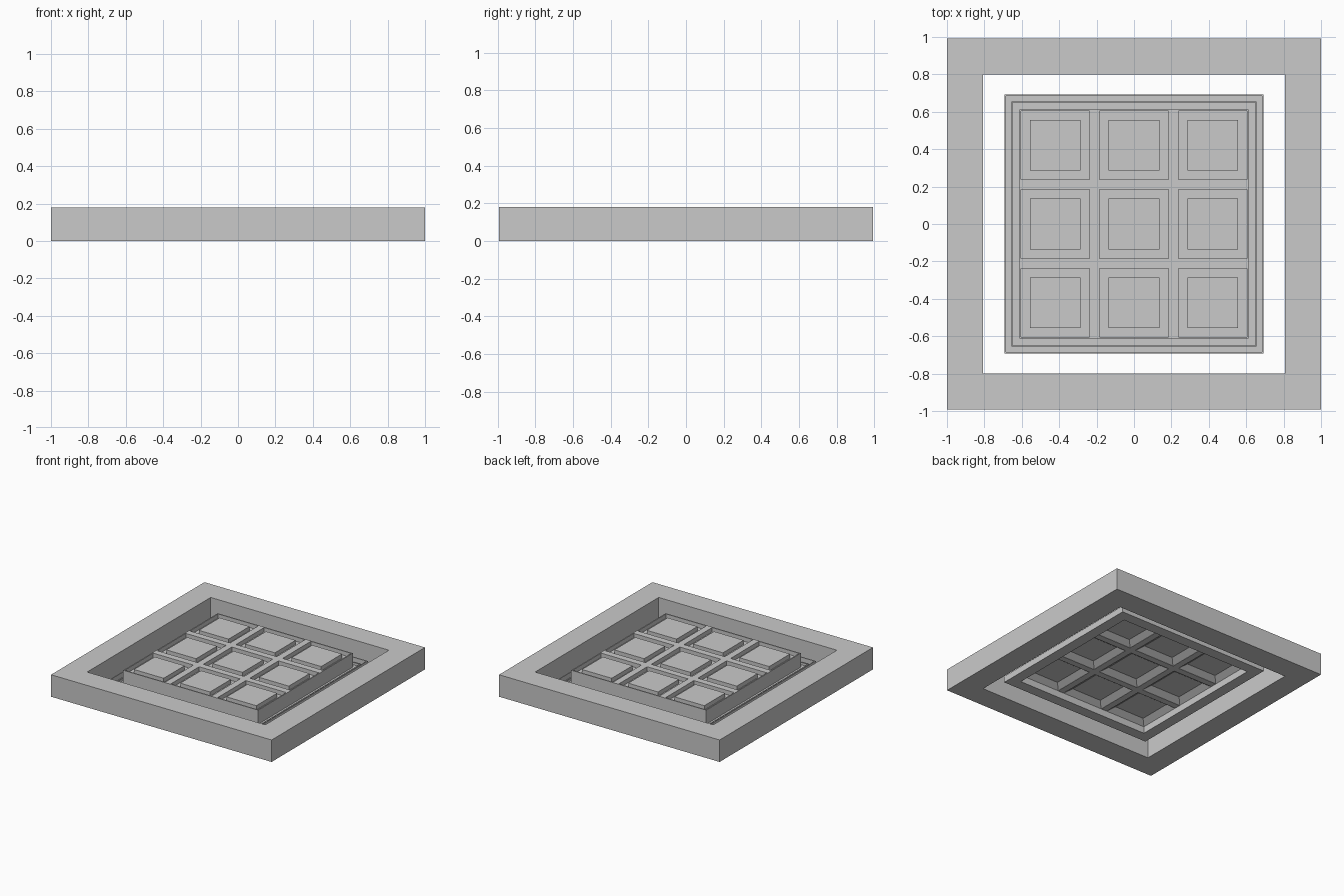
import bpy
import bmesh

if "Cube" in bpy.data.objects:
    bpy.data.objects.remove(bpy.data.objects["Cube"], do_unlink=True)

# Single plain grey
grey = bpy.data.materials.new("plain_grey")
grey.use_nodes = True
colour = (0.59, 0.59, 0.59, 1)
grey.diffuse_color = colour
grey.node_tree.nodes["Principled BSDF"].inputs["Base Color"].default_value = colour


def finish(name, bm):
    bmesh.ops.recalc_face_normals(bm, faces=bm.faces)
    mesh = bpy.data.meshes.new(name)
    bm.to_mesh(mesh)
    bm.free()
    mesh.materials.append(grey)
    obj = bpy.data.objects.new(name, mesh)
    bpy.context.collection.objects.link(obj)
    return obj


def rectangle(bm, hx, hy, z, cx=0, cy=0):
    return [bm.verts.new((cx + sx * hx, cy + sy * hy, z))
            for sx, sy in ((-1, -1), (1, -1), (1, 1), (-1, 1))]


def bridge(bm, a, b):
    for i in range(4):
        j = (i + 1) % 4
        bm.faces.new((a[i], a[j], b[j], b[i]))


def border(name, section, cx=0, cy=0):
    """Rectangular border swept from a closed section of (half x, half y, z)."""
    bm = bmesh.new()
    loops = [rectangle(bm, hx, hy, z, cx, cy) for hx, hy, z in section]
    for k, loop in enumerate(loops):
        bridge(bm, loop, loops[(k + 1) % len(loops)])
    return finish(name, bm)


LOW, LEDGE, TOP = 0.105, 0.14, 0.175

# Wide outer border
border("outer_frame", [(1, 0.993, 0), (1, 0.993, 0.18),
                       (0.808, 0.80, 0.18), (0.808, 0.80, 0)])

# Cove around the panel: tray with an outer lip, a middle lip and an inner wall
cove = [(0.692, 0.05), (0.692, 0.102), (0.685, 0.102), (0.685, 0.06),
        (0.656, 0.06), (0.656, 0.08), (0.649, 0.08), (0.649, 0.06),
        (0.612, 0.06), (0.612, LOW), (0.603, LOW), (0.603, 0.05)]
border("cove_tray", [(h, h, z) for h, z in cove])

# Lattice of beams with nine square openings
lines = (-0.612, -0.603, -0.238, -0.185, 0.185, 0.238, 0.603, 0.612)
bm = bmesh.new()
grid = [[bm.verts.new((x, y, LOW)) for y in lines] for x in lines]
for i in range(7):
    for j in range(7):
        if i % 2 == 0 or j % 2 == 0:
            bm.faces.new((grid[i][j], grid[i + 1][j],
                          grid[i + 1][j + 1], grid[i][j + 1]))
extruded = bmesh.ops.extrude_face_region(bm, geom=bm.faces[:], use_keep_orig=True)
raised = [v for v in extruded["geom"] if isinstance(v, bmesh.types.BMVert)]
bmesh.ops.translate(bm, verts=raised, vec=(0, 0, TOP - LOW))
finish("beam_lattice", bm)

# Each opening: a ledge bevelled underneath, carrying a raised square panel
for row, cy in zip(("front", "middle", "back"), (-0.42, 0, 0.42)):
    for col, cx in zip(("right", "centre", "left"), (-0.42, 0, 0.42)):
        border(f"bevelled_ledge_{row}_{col}",
               [(0.184, 0.184, LOW), (0.184, 0.184, LEDGE), (0.135, 0.135, LEDGE)],
               cx, cy)
        bm = bmesh.new()
        low = rectangle(bm, 0.135, 0.135, LEDGE, cx, cy)
        top = rectangle(bm, 0.135, 0.135, TOP, cx, cy)
        bridge(bm, low, top)
        bm.faces.new(low)
        bm.faces.new(top)
        finish(f"panel_{row}_{col}", bm)
